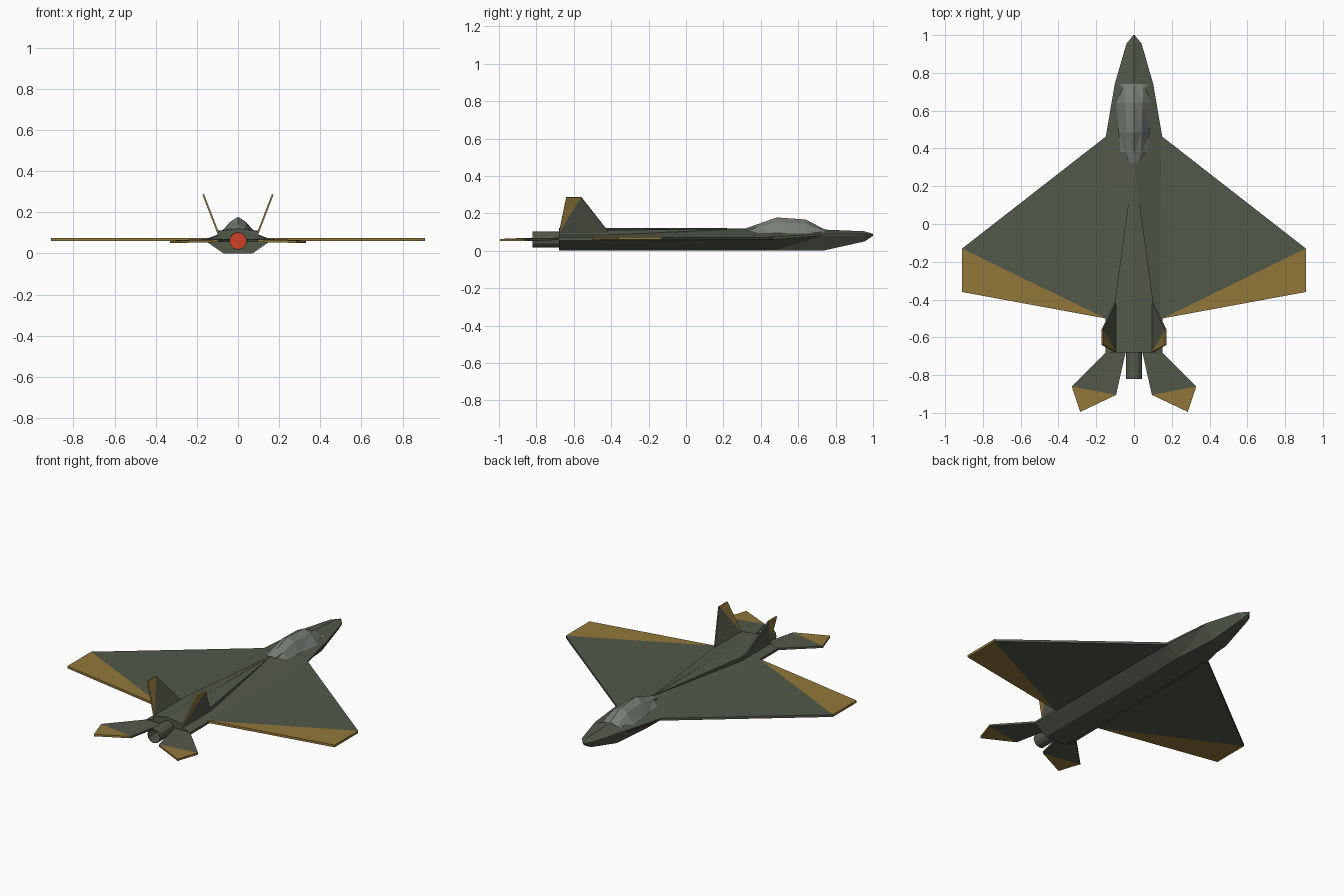
import bpy, bmesh, math
from mathutils import Vector

if "Cube" in bpy.data.objects:
    bpy.data.objects.remove(bpy.data.objects["Cube"])


def material(name, r, g, b):
    m = bpy.data.materials.new(name)
    m.diffuse_color = (r, g, b, 1)
    m.use_nodes = True
    m.node_tree.nodes["Principled BSDF"].inputs["Base Color"].default_value = m.diffuse_color
    return m


GREEN = material("olive_green", 0.085, 0.098, 0.068)
GOLD = material("ochre", 0.29, 0.185, 0.042)
GLASS = material("grey_glass", 0.19, 0.21, 0.18)
RED = material("burner_red", 0.65, 0.055, 0.018)


def finish(name, bm, mats, mirror=False):
    bmesh.ops.recalc_face_normals(bm, faces=bm.faces[:])
    me = bpy.data.meshes.new(name)
    bm.to_mesh(me)
    bm.free()
    for m in mats:
        me.materials.append(m)
    ob = bpy.data.objects.new(name, me)
    bpy.context.collection.objects.link(ob)
    if mirror:
        ob.modifiers.new("mirror", 'MIRROR')
    return ob


def loft(name, sections, mat):
    """Join half cross-sections (y, [(x, z)...] listed bottom to top) mirrored about x = 0."""
    bm = bmesh.new()
    rings = []
    for y, half in sections:
        pts = half + [(-x, z) for x, z in reversed(half) if x > 0]
        rings.append([bm.verts.new((x, y, z)) for x, z in pts])
    for a, b in zip(rings, rings[1:]):
        n = len(a)
        for i in range(n):
            bm.faces.new((a[i], a[(i + 1) % n], b[(i + 1) % n], b[i]))
    bm.faces.new(rings[0])
    bm.faces.new(rings[-1])
    bmesh.ops.remove_doubles(bm, verts=bm.verts[:], dist=0.0005)
    bmesh.ops.triangulate(bm, faces=[f for f in bm.faces if len(f.verts) == 4])
    return finish(name, bm, [mat])


def panel(name, green, gold, offset):
    """Thin plate of two polygons sharing an edge, green inboard and gold at the tip."""
    bm = bmesh.new()
    off = Vector(offset)
    polys = [(green, 0), (gold, 1)]
    edges = lambda p: [(p[i], p[(i + 1) % len(p)]) for i in range(len(p))]
    all_edges = edges(green) + edges(gold)
    for poly, mi in polys:
        for s in (-1, 1):
            f = bm.faces.new([bm.verts.new(Vector(p) + off * s) for p in poly])
            f.material_index = mi
        for a, b in edges(poly):
            if (b, a) in all_edges:      # shared seam stays open
                continue
            quad = [Vector(a) - off, Vector(b) - off, Vector(b) + off, Vector(a) + off]
            f = bm.faces.new([bm.verts.new(q) for q in quad])
            f.material_index = mi
    bmesh.ops.remove_doubles(bm, verts=bm.verts[:], dist=0.0001)
    return finish(name, bm, [GREEN, GOLD], mirror=True)


# Fuselage with chined sides and pointed nose
loft("fuselage", [
    (-0.68, [(0.07, 0.0), (0.15, 0.055), (0.15, 0.07), (0, 0.115)]),
    (0.32, [(0.07, 0.0), (0.15, 0.06), (0.15, 0.072), (0, 0.119)]),
    (0.47, [(0.07, 0.0), (0.148, 0.062), (0.148, 0.073), (0, 0.119)]),
    (0.74, [(0.05, 0.002), (0.102, 0.082), (0.102, 0.09), (0, 0.113)]),
    (0.955, [(0.02, 0.05), (0.04, 0.083), (0.04, 0.09), (0, 0.104)]),
    (1.0, [(0.002, 0.08), (0.003, 0.084), (0.003, 0.086), (0, 0.09)]),
], GREEN)

# Raised wedge along the back
loft("dorsal_spine", [
    (-0.68, [(0.10, 0.07), (0.10, 0.108), (0, 0.122)]),
    (-0.40, [(0.10, 0.07), (0.10, 0.11), (0, 0.122)]),
    (0.32, [(0.001, 0.1), (0.001, 0.119), (0, 0.12)]),
], GREEN)

# Faceted canopy
loft("canopy", [
    (0.32, [(0.03, 0.10), (0.028, 0.113), (0, 0.12)]),
    (0.38, [(0.08, 0.09), (0.04, 0.127), (0, 0.141)]),
    (0.485, [(0.088, 0.085), (0.04, 0.152), (0, 0.178)]),
    (0.64, [(0.10, 0.085), (0.045, 0.145), (0, 0.167)]),
    (0.74, [(0.102, 0.088), (0.05, 0.104), (0, 0.115)]),
], GLASS)

# Main wings with ochre trailing edges
Z = 0.067
panel("wings",
      [(0.05, 0.54, Z), (0.91, -0.13, Z), (0.15, -0.50, Z), (0.05, -0.50, Z)],
      [(0.91, -0.13, Z), (0.91, -0.36, Z), (0.15, -0.50, Z)],
      (0, 0, 0.007))

# Swept tailplanes
panel("tailplanes",
      [(0.04, -0.66, 0.064), (0.15, -0.68, 0.064), (0.33, -0.86, 0.057), (0.095, -0.905, 0.061)],
      [(0.33, -0.86, 0.057), (0.285, -0.995, 0.057), (0.095, -0.905, 0.061)],
      (0, 0, 0.006))

# Canted tail fins
panel("tail_fins",
      [(0.095, -0.68, 0.095), (0.095, -0.41, 0.095), (0.169, -0.56, 0.287)],
      [(0.095, -0.68, 0.095), (0.169, -0.56, 0.287), (0.169, -0.64, 0.287)],
      (0.004, 0, -0.0015))

# Open engine nozzle: outer wall, rim and inner wall
bm = bmesh.new()
N = 12
rings = []
for r, y in ((0.043, -0.66), (0.043, -0.82), (0.040, -0.82), (0.040, -0.66)):
    rings.append([bm.verts.new((r * math.cos(2 * math.pi * i / N), y,
                                0.061 + r * math.sin(2 * math.pi * i / N))) for i in range(N)])
for k in range(4):
    a, b = rings[k], rings[(k + 1) % 4]
    for i in range(N):
        bm.faces.new((a[i], a[(i + 1) % N], b[(i + 1) % N], b[i]))
finish("engine_nozzle", bm, [GREEN])

# Glowing burner disc deep inside the nozzle
bm = bmesh.new()
for y in (-0.69, -0.684):
    bm.faces.new([bm.verts.new((0.041 * math.cos(2 * math.pi * i / N), y,
                                0.061 + 0.041 * math.sin(2 * math.pi * i / N))) for i in range(N)])
v = bm.verts[:] if bm.verts.ensure_lookup_table() is None else []
for i in range(N):
    j = (i + 1) % N
    bm.faces.new((v[i], v[j], v[N + j], v[N + i]))
finish("burner", bm, [RED])
